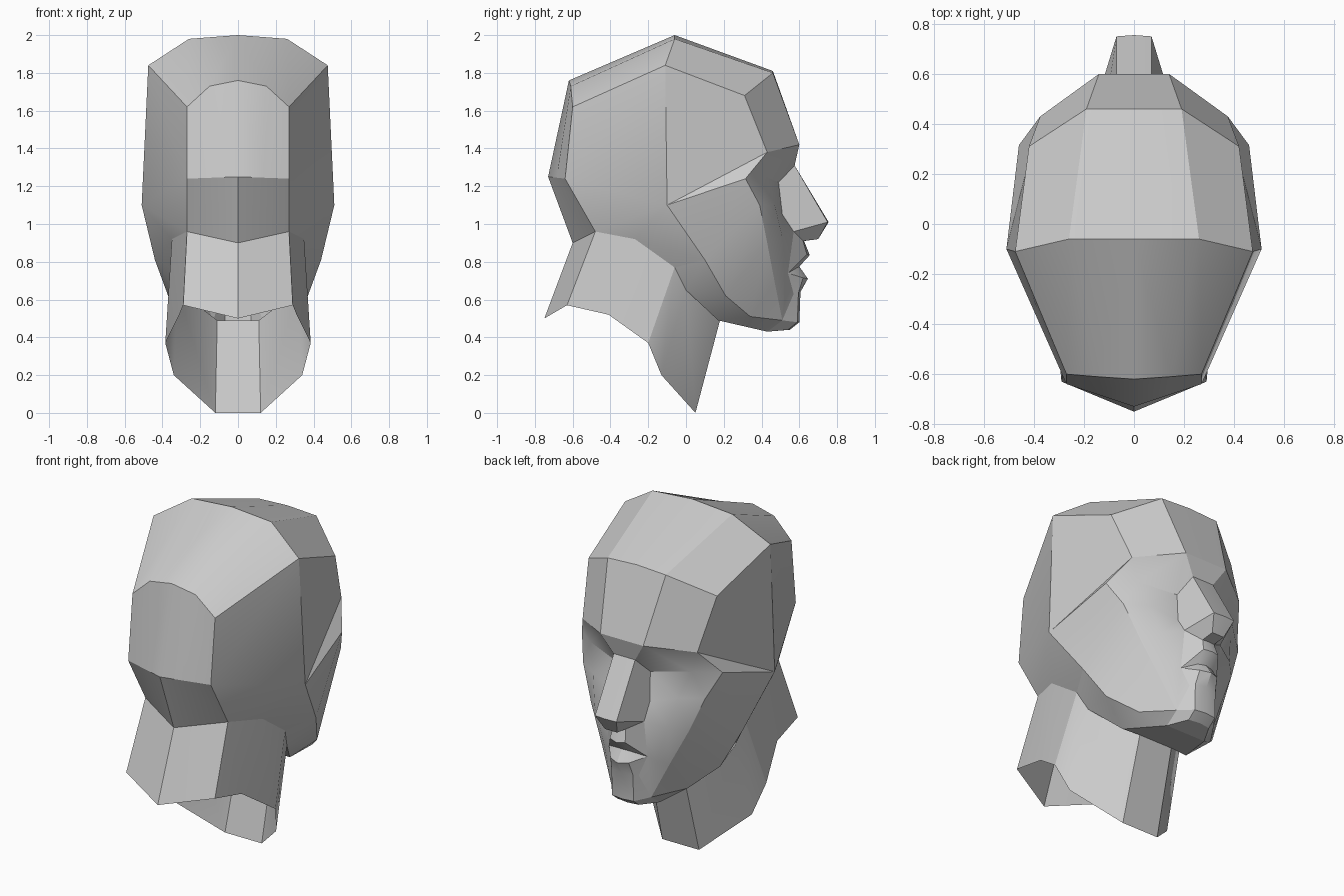
import bpy
import bmesh
from mathutils import Vector

default_cube = bpy.data.objects.get("Cube")
if default_cube:
    bpy.data.objects.remove(default_cube, do_unlink=True)

clay = bpy.data.materials.new("clay_grey")
clay.use_nodes = True
clay.diffuse_color = (.6, .6, .6, 1)
clay.node_tree.nodes["Principled BSDF"].inputs["Base Color"].default_value = clay.diffuse_color


def strip(*rows):
    """Panels joining neighbouring rows of equal length."""
    panels = []
    for first, second in zip(rows, rows[1:]):
        for i in range(len(first) - 1):
            panels.append([first[i], first[i + 1], second[i + 1], second[i]])
    return panels


def build(name, panels, inside):
    """Make the panels of the left half, mirror them, weld and face them outward."""
    bm = bmesh.new()
    for panel in panels:
        corners = list(dict.fromkeys(panel))
        for side in (1, -1):
            bm.faces.new([bm.verts.new((side * x, y, z)) for x, y, z in corners])
    bmesh.ops.remove_doubles(bm, verts=bm.verts[:], dist=.001)
    bmesh.ops.recalc_face_normals(bm, faces=bm.faces[:])
    outward = sum(face.normal.dot(face.calc_center_median() - Vector(inside)) * face.calc_area()
                  for face in bm.faces)
    if outward < 0:
        bmesh.ops.reverse_faces(bm, faces=bm.faces[:])
    mesh = bpy.data.meshes.new(name)
    bm.to_mesh(mesh)
    bm.free()
    mesh.materials.append(clay)
    obj = bpy.data.objects.new(name, mesh)
    bpy.context.collection.objects.link(obj)
    bpy.ops.object.select_all(action="DESELECT")
    obj.select_set(True)
    bpy.context.view_layer.objects.active = obj
    bpy.ops.object.shade_smooth_by_angle(angle=.45)


head_centre = (0, -.05, 1.1)
neck_centre = (0, -.25, .5)

# Cranium rows, each from the midline to the side
brow = [(0, .6, 1.42), (.14, .6, 1.42), (.375, .43, 1.38)]
hairline = [(0, .46, 1.81), (.19, .46, 1.8), (.42, .31, 1.68)]
crown = [(0, -.06, 2), (.26, -.06, 1.98), (.475, -.11, 1.84)]
rear_top = [(0, -.62, 1.76), (.15, -.61, 1.73), (.27, -.6, 1.62)]
occiput = [(0, -.73, 1.25), (.135, -.685, 1.245), (.27, -.64, 1.24)]
nape = [(0, -.6, .9), (.135, -.54, .93), (.27, -.48, .96)]
ear = (.51, -.1, 1.1)
mastoid = (.35, -.27, .92)

# Jaw rows, each from the back to the chin
cheekbone = (.46, .315, 1.24)
chin_corner = (.13, .51, .49)
cheek_edge = [cheekbone, (.4, .39, 1.1), (.32, .43, .9), (.22, .47, .69), chin_corner]
jaw_line = [ear, (.44, .1, .81), (.37, .21, .62), (.25, .34, .51), chin_corner]
jaw_under = [(.35, -.06, .77), (.32, 0, .65), (.22, .17, .49), (.13, .43, .43)]
throat = [(0, .18, .49), (.11, .18, .49)]
chin_base = (0, .43, .43)

# Eye, nose and mouth landmarks
inner_eye = (.11, .49, 1.22)
outer_eye = (.33, .42, 1.25)
nose_side = (.12, .51, 1.05)
nose_wing = (.125, .57, .96)
bridge = [(0, .575, 1.31), (.07, .575, 1.31)]
nose_tip = [(0, .755, 1.01), (.07, .75, 1.01)]
nose_low = [(0, .7, .92), (.04, .7, .92)]
septum = [(0, .625, .91), (.04, .62, .91)]
mouth_corner = (.125, .54, .74)
chin_side = (.09, .57, .63)

build("cranium",
      strip(brow, hairline, crown, rear_top, occiput, nape)
      + [[crown[2], hairline[2], brow[2], ear],
         [crown[2], rear_top[2], occiput[2], ear],
         [occiput[2], nape[2], ear],
         [nape[2], ear, mastoid],
         [ear, jaw_line[1], mastoid],
         [jaw_line[1], jaw_under[0], mastoid],
         [ear, brow[2], cheekbone]], head_centre)

build("jaw",
      strip(cheek_edge, jaw_line)
      + strip(jaw_line[1:], jaw_under)
      + [[jaw_under[1], jaw_under[2], throat[1]],
         [jaw_under[2], jaw_under[3], chin_base, throat[0], throat[1]]], head_centre)

build("eye_sockets_and_cheeks",
      [[brow[0], brow[1], bridge[1], bridge[0]],
       [brow[1], inner_eye, bridge[1]],
       [brow[1], brow[2], outer_eye, inner_eye],
       [brow[2], cheekbone, outer_eye]]
      + strip([inner_eye, outer_eye, cheekbone],
              [nose_side, (.28, .47, 1.1), cheek_edge[1]],
              [nose_wing, (.24, .51, .93), cheek_edge[2]],
              [mouth_corner, (.17, .52, .72), cheek_edge[3]],
              [chin_side, chin_corner, chin_corner]), head_centre)

build("nose",
      strip(bridge, nose_tip, nose_low, septum)
      + [[bridge[1], nose_tip[1], nose_wing, nose_side, inner_eye],
         [nose_tip[1], nose_low[1], septum[1], nose_wing]], head_centre)

build("mouth_and_chin",
      strip(septum + [nose_wing],
            [(0, .655, .835), (.05, .64, .84), mouth_corner],
            [(0, .6, .775), (.05, .59, .77), mouth_corner],
            [(0, .645, .71), (.06, .62, .715), mouth_corner],
            [(0, .606, .64), (.07, .595, .635), chin_side],
            [(0, .6, .48), (.07, .59, .48), chin_corner],
            [(0, .55, .44), (.07, .54, .44), jaw_under[3]],
            [chin_base, chin_base, jaw_under[3]]), head_centre)

# Neck, open at the bottom
build("neck",
      strip(nape + [mastoid, jaw_under[0], jaw_under[1], throat[1], throat[0]],
            [(0, -.75, .5), (.145, -.69, .535), (.29, -.63, .57), (.31, -.41, .52),
             (.385, -.2, .37), (.34, -.13, .2), (.12, .05, 0), (0, .05, 0)]), neck_centre)
